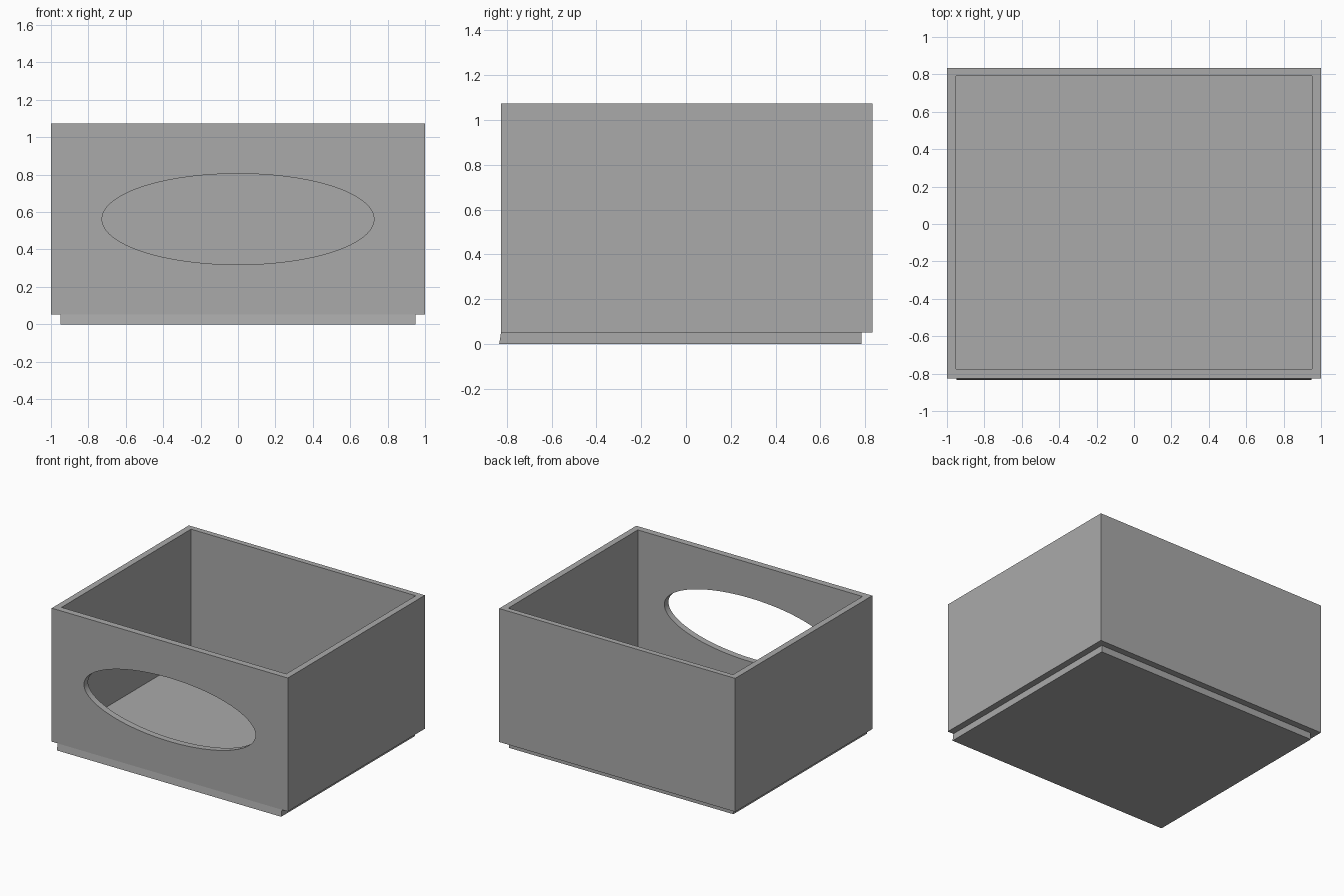
import bpy, math

if "Cube" in bpy.data.objects:
    bpy.data.objects.remove(bpy.data.objects["Cube"])

grey = bpy.data.materials.new("mid grey")
grey.diffuse_color = (0.4, 0.4, 0.4, 1)
grey.use_nodes = True
grey.node_tree.nodes["Principled BSDF"].inputs["Base Color"].default_value = grey.diffuse_color


def mesh_object(name, verts, faces):
    me = bpy.data.meshes.new(name)
    me.from_pydata(verts, [], faces)
    me.materials.append(grey)
    ob = bpy.data.objects.new(name, me)
    bpy.context.collection.objects.link(ob)
    return ob


def box(name, x, y0, y1, z0, z1, foot=0.0):
    """Box spanning -x..x; foot pushes the lower front edge forward."""
    verts = [(-x, y0 - foot, z0), (x, y0 - foot, z0), (x, y1, z0), (-x, y1, z0),
             (-x, y0, z1), (x, y0, z1), (x, y1, z1), (-x, y1, z1)]
    faces = [(3, 2, 1, 0), (4, 5, 6, 7), (0, 1, 5, 4),
             (1, 2, 6, 5), (2, 3, 7, 6), (3, 0, 4, 7)]
    return mesh_object(name, verts, faces)


def cut(target, cutter):
    mod = target.modifiers.new("cut", 'BOOLEAN')
    mod.operation = 'DIFFERENCE'
    mod.solver = 'EXACT'
    mod.object = cutter
    cutter.hide_render = True
    cutter.hide_set(True)


# Open-topped drawer body with a floor
body = box("drawer_body", 1.0, -0.826, 0.833, 0.051, 1.073)
cut(body, box("cavity_cutter", 0.952, -0.776, 0.791, 0.101, 1.3))

# Elliptical hand opening through the front wall
n = 96
ring = [(0.727 * math.cos(2 * math.pi * i / n), 0.562 + 0.243 * math.sin(2 * math.pi * i / n))
        for i in range(n)]
verts = [(x, y, z) for y in (-1.0, -0.5) for x, z in ring]
faces = [tuple(range(n)), tuple(reversed(range(n, 2 * n)))]
faces += [(i, i + n, (i + 1) % n + n, (i + 1) % n) for i in range(n)]
cut(body, mesh_object("opening_cutter", verts, faces))

# Stacking foot under the floor, its front face leaning slightly forward
box("stacking_foot", 0.95, -0.826, 0.783, 0.0, 0.051, foot=0.008)

# Smooth only the curved rim of the opening
bpy.ops.object.select_all(action='DESELECT')
body.select_set(True)
bpy.context.view_layer.objects.active = body
for mod in list(body.modifiers):
    bpy.ops.object.modifier_apply(modifier=mod.name)
bpy.ops.object.shade_smooth_by_angle(angle=math.radians(30))
